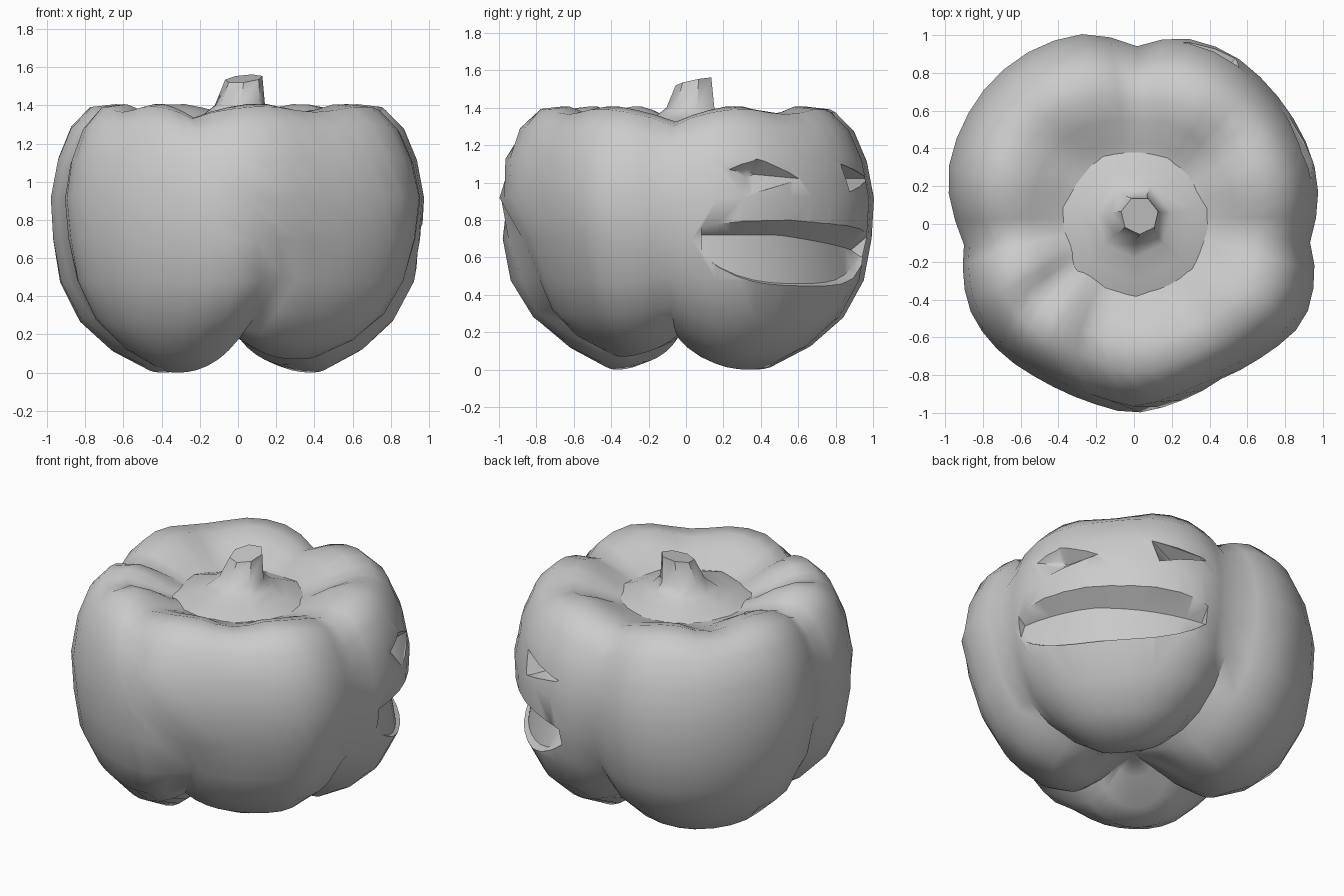
import bpy, bmesh, math
from math import radians, cos, sin

cube = bpy.data.objects.get("Cube")
if cube:
    bpy.data.objects.remove(cube, do_unlink=True)

grey = bpy.data.materials.new("plain_grey")
grey.use_nodes = True
COLOUR = (0.6, 0.6, 0.6, 1)
grey.diffuse_color = COLOUR
grey.node_tree.nodes["Principled BSDF"].inputs["Base Color"].default_value = COLOUR


def make(name, bm):
    bmesh.ops.recalc_face_normals(bm, faces=bm.faces)
    mesh = bpy.data.meshes.new(name)
    bm.to_mesh(mesh)
    bm.free()
    mesh.materials.append(grey)
    obj = bpy.data.objects.new(name, mesh)
    bpy.context.collection.objects.link(obj)
    return obj


def smooth(obj, degrees):
    bpy.ops.object.select_all(action='DESELECT')
    obj.select_set(True)
    bpy.context.view_layer.objects.active = obj
    bpy.ops.object.shade_smooth_by_angle(angle=radians(degrees))


def skin(bm, rings):
    # Quads between consecutive closed rings of vertices
    for a, b in zip(rings, rings[1:]):
        n = len(a)
        for j in range(n):
            k = (j + 1) % n
            bm.faces.new((a[j], a[k], b[k], b[j]))


def lerp(a, b, t):
    return a + (b - a) * t


# Outer radius around the body, every 15 degrees from +x
RADII = [1.0, 1.01, 1.01, 1.02, 1.04, 1.04, 1.01, 1.06, 1.07, 1.07, 1.05, 1.03,
         0.98, 0.97, 0.99, 0.98, 0.96, 0.97, 1.01, 0.97, 0.94, 0.98, 1.04, 1.02]


def radius(angle):
    f = (angle % 360) / 15
    i = int(f)
    return lerp(RADII[i % 24], RADII[(i + 1) % 24], f - i)


# Profiles (radius share, height) down a lobe's middle and down a crease
LOBE = [(.28, 1.25), (.42, 1.3), (.54, 1.38), (.66, 1.425), (.79, 1.4), (.89, 1.3), (.96, 1.13), (1, .92),
        (.99, .7), (.955, .47), (.85, .26), (.7, .1), (.5, .0), (.33, .04), (.17, .16)]
CREASE = [(.28, 1.24), (.42, 1.28), (.54, 1.31), (.64, 1.325), (.75, 1.3), (.84, 1.2), (.9, 1.06), (.93, .9),
          (.91, .7), (.85, .5), (.74, .34), (.6, .23), (.45, .18), (.3, .18), (.15, .2)]
# The front crease wanders sideways and fades out across the middle
FRONT = [(245, .9), (246, .9), (247, .9), (248, .9), (251, .7), (256, .4), (262, .1), (272, .1),
         (284, .7), (286, 1), (280, 1), (274, 1), (271, 1), (270, 1), (270, 1)]
# Shallow dip in the crown of every lobe
DENT = [0, .02, .06, .06, .035, .01]
STEPS = 12

# Body: four lobes around the axis
bm = bmesh.new()
rings = []
for row, ((lr, lz), (cr, cz), (front, depth)) in enumerate(zip(LOBE, CREASE, FRONT)):
    power = 2.4 if row < 4 or row > 10 else 3.5
    side = lerp(-3, -6, min(1, row / 5))
    stops = [(side, 1), (89, 1), (181 - side, 1), (front, depth), (360 + side, 1)]
    dent = DENT[row] if row < len(DENT) else 0
    ring = []
    for lobe, ((a0, d0), (a1, d1)) in enumerate(zip(stops, stops[1:])):
        # The front right lobe is drawn in and lifted towards its base
        small = min(1, max(0, row - 7) / 2) if lobe == 3 else 0
        own_r = lr * (1 - .06 * small)
        own_z = lz + .07 * small * max(0, 1 - 2 * lz)
        for s in range(STEPS):
            t = s / STEPS
            u = 2 * t - 1
            dip = abs(u) ** power * (d0 if u < 0 else d1)
            ang = lerp(a0, a1, t)
            r = lerp(own_r, cr, dip) * radius(ang)
            z = lerp(own_z, cz, dip) - dent * max(0, 1 - (u / .45) ** 2) ** 2
            ring.append(bm.verts.new((r * cos(radians(ang)), r * sin(radians(ang)), z)))
    rings.append(ring)
skin(bm, rings)
for ring, z in ((rings[0], 1.23), (rings[-1], .22)):
    pole = bm.verts.new((0, 0, z))
    for j, v in enumerate(ring):
        bm.faces.new((v, ring[(j + 1) % len(ring)], pole))
body = make("body", bm)


# Mouth cutter: a curved scoop with a sloping roof, fading out below
bm = bmesh.new()
columns = []
for k in range(13):
    t = k / 12
    a = radians(lerp(5, 76, t))
    u = abs(2 * t - 1)
    top = .81 - .08 * max(0, t - .4) / .6
    low = .44 + .15 * u ** 3
    inner = .89 + .02 * u ** 2
    columns.append([bm.verts.new((r * cos(a), r * sin(a), z)) for r, z in
                    ((inner, top - .09), (1.02, top), (1.3, top + .15), (1.3, low - .14), (inner + .04, low + .02))])
skin(bm, columns)
bm.faces.new(columns[0])
bm.faces.new(columns[-1])
cutters = [make("mouth_cutter", bm)]


# Eye cutters: outlines of (sideways, height) narrowing inward to a small tip
def eye_cutter(name, outline, deep):
    bm = bmesh.new()
    h = math.sqrt(.5)
    ms = sum(p[0] for p in outline) / len(outline)
    mz = sum(p[1] for p in outline) / len(outline)
    loops = []
    for d, scale in ((deep, .2), (None, 1), (1.3, 1)):
        loop = []
        for s, z in outline:
            out = d or math.sqrt(1 - s * s)
            s, z = lerp(ms, s, scale), lerp(mz, z, scale)
            loop.append(bm.verts.new(((out - s) * h, (out + s) * h, z)))
        loops.append(loop)
    skin(bm, loops)
    bm.faces.new(loops[0])
    bm.faces.new(loops[-1])
    return make(name, bm)


cutters.append(eye_cutter("eye_cutter_a", [(-.57, 1.08), (-.36, 1.16), (-.12, 1.02), (-.42, .94)], .83))
cutters.append(eye_cutter("eye_cutter_b", [(.19, 1.1), (.52, 1.02), (.24, .95)], .84))

for cutter in cutters:
    cutter.hide_render = True
    mod = body.modifiers.new("carve", 'BOOLEAN')
    mod.operation = 'DIFFERENCE'
    mod.solver = 'EXACT'
    mod.object = cutter
bpy.context.view_layer.update()
carved = bpy.data.meshes.new_from_object(body.evaluated_get(bpy.context.evaluated_depsgraph_get()))
body.modifiers.clear()
body.data = carved
for cutter in cutters:
    bpy.data.objects.remove(cutter, do_unlink=True)
smooth(body, 50)

# Stem: flared collar rising to a leaning, slanted stub
bm = bmesh.new()
SIDES = 7
rings = []
for r, z, cx, cy, tilt in ((.42, 1.27, .01, 0, 0), (.3, 1.315, .01, 0, 0), (.2, 1.34, 0, .02, 0),
                           (.135, 1.4, .01, .03, 0), (.1, 1.54, .03, .045, .02)):
    ring = []
    for k in range(SIDES):
        a = 2 * math.pi * (k + .25) / SIDES
        ring.append(bm.verts.new((cx + r * cos(a), cy + r * sin(a), z + tilt * (sin(a) + .5 * cos(a)))))
    rings.append(ring)
skin(bm, rings)
bm.faces.new(rings[0])
bm.faces.new(rings[-1])
smooth(make("stem", bm), 40)
